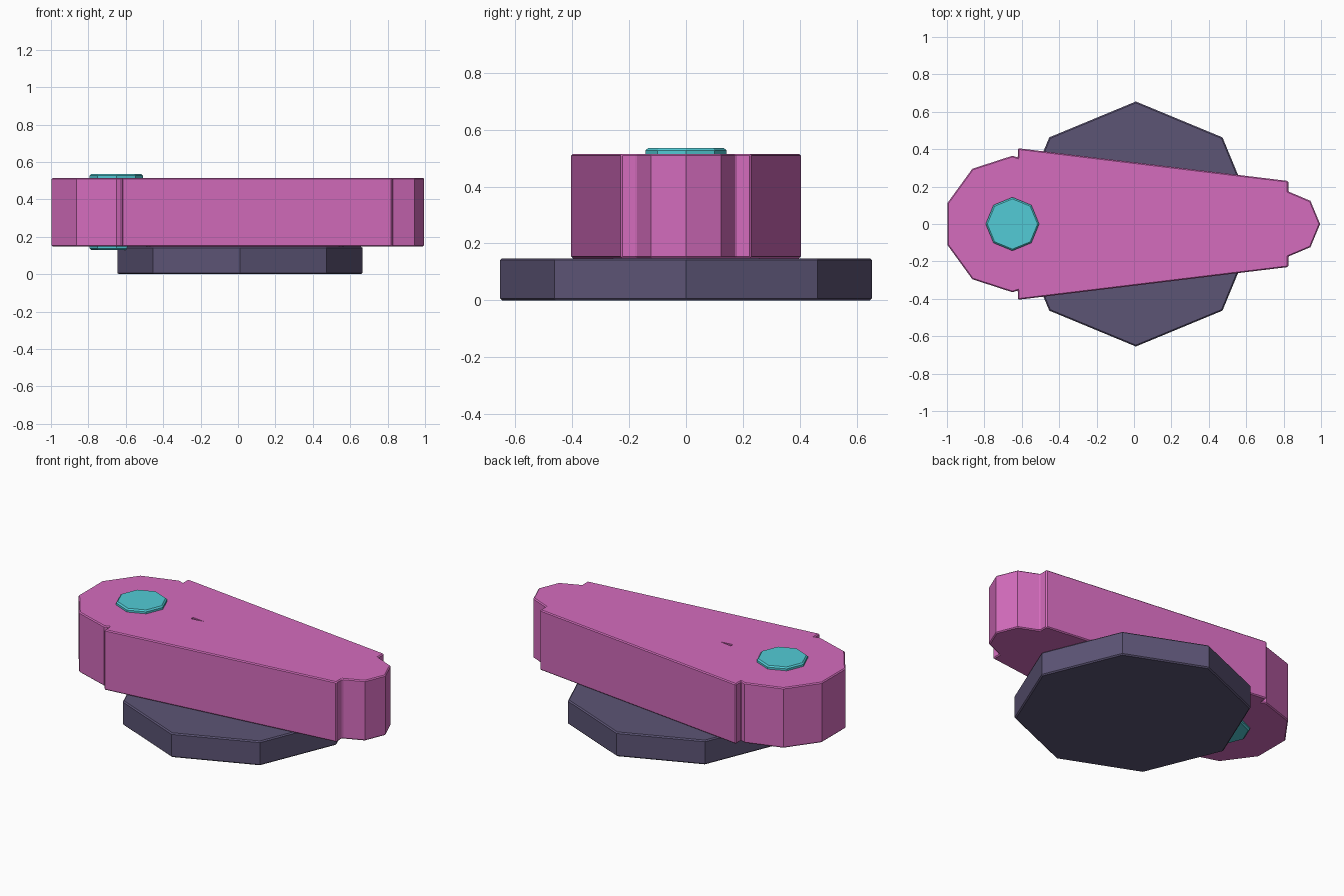
import bpy, bmesh, math

cube = bpy.data.objects.get("Cube")
if cube:
    bpy.data.objects.remove(cube, do_unlink=True)


def material(name, rgb):
    m = bpy.data.materials.new(name)
    m.use_nodes = True
    m.diffuse_color = (*rgb, 1)
    m.node_tree.nodes["Principled BSDF"].inputs["Base Color"].default_value = (*rgb, 1)
    return m


def polygon(cx, r, sides, first, last, phase=0.0):
    """Corners first..last of a regular polygon centred on the x axis."""
    step = 2 * math.pi / sides
    return [(cx + r * math.cos(phase + i * step), r * math.sin(phase + i * step))
            for i in range(first, last + 1)]


def prism(name, outline, z0, z1, mat=None, bevel=0.0):
    """Extrude a flat outline upward and soften its edges."""
    bm = bmesh.new()
    face = bm.faces.new([bm.verts.new((x, y, z0)) for x, y in outline])
    top = bmesh.ops.extrude_face_region(bm, geom=[face])
    verts = [v for v in top["geom"] if isinstance(v, bmesh.types.BMVert)]
    bmesh.ops.translate(bm, verts=verts, vec=(0, 0, z1 - z0))
    bmesh.ops.recalc_face_normals(bm, faces=bm.faces)
    mesh = bpy.data.meshes.new(name)
    bm.to_mesh(mesh)
    bm.free()
    obj = bpy.data.objects.new(name, mesh)
    bpy.context.collection.objects.link(obj)
    if mat:
        mesh.materials.append(mat)
    if bevel:
        mod = obj.modifiers.new("soft_edges", "BEVEL")
        mod.width = bevel
        mod.segments = 1
        mod.limit_method = "ANGLE"
        mod.angle_limit = math.radians(60)
    return obj


pink = material("pink", (0.66, 0.15, 0.51))
slate = material("slate_purple", (0.107, 0.089, 0.178))
teal = material("teal", (0.084, 0.60, 0.67))

# Octagonal base
prism("base_plate", polygon(0.01, 0.655, 8, 0, 7), 0, 0.148, slate, 0.007)

# Tapered arm: small rounded tip, stepped wedge, large rounded end
big_x, tip_x = -0.65, 0.82
side = [(0.825, 0.174), (0.825, 0.23), (-0.62, 0.405), (-0.62, 0.355)]
tip = polygon(tip_x, 0.175, 8, -1, 1)
big_end = polygon(big_x, 0.365, 10, 0, 5, math.pi / 2)
mirrored_side = [(x, -y) for x, y in reversed(side)]
arm = prism("arm", tip + side + big_end + mirrored_side, 0.148, 0.515, pink, 0.006)

# Small wedge-shaped notch in the top of the arm
cutter = prism("notch_cutter", [(-0.31, -0.01), (-0.23, 0), (-0.31, 0.01)], 0.507, 0.53)
cutter.hide_render = True
cutter.hide_set(True)
cut = arm.modifiers.new("notch", "BOOLEAN")
cut.operation = "DIFFERENCE"
cut.solver = "EXACT"
cut.object = cutter

# Pin running through the large end
prism("pivot_pin", polygon(big_x, 0.143, 8, 0, 7), 0.13, 0.535, teal, 0.008)
